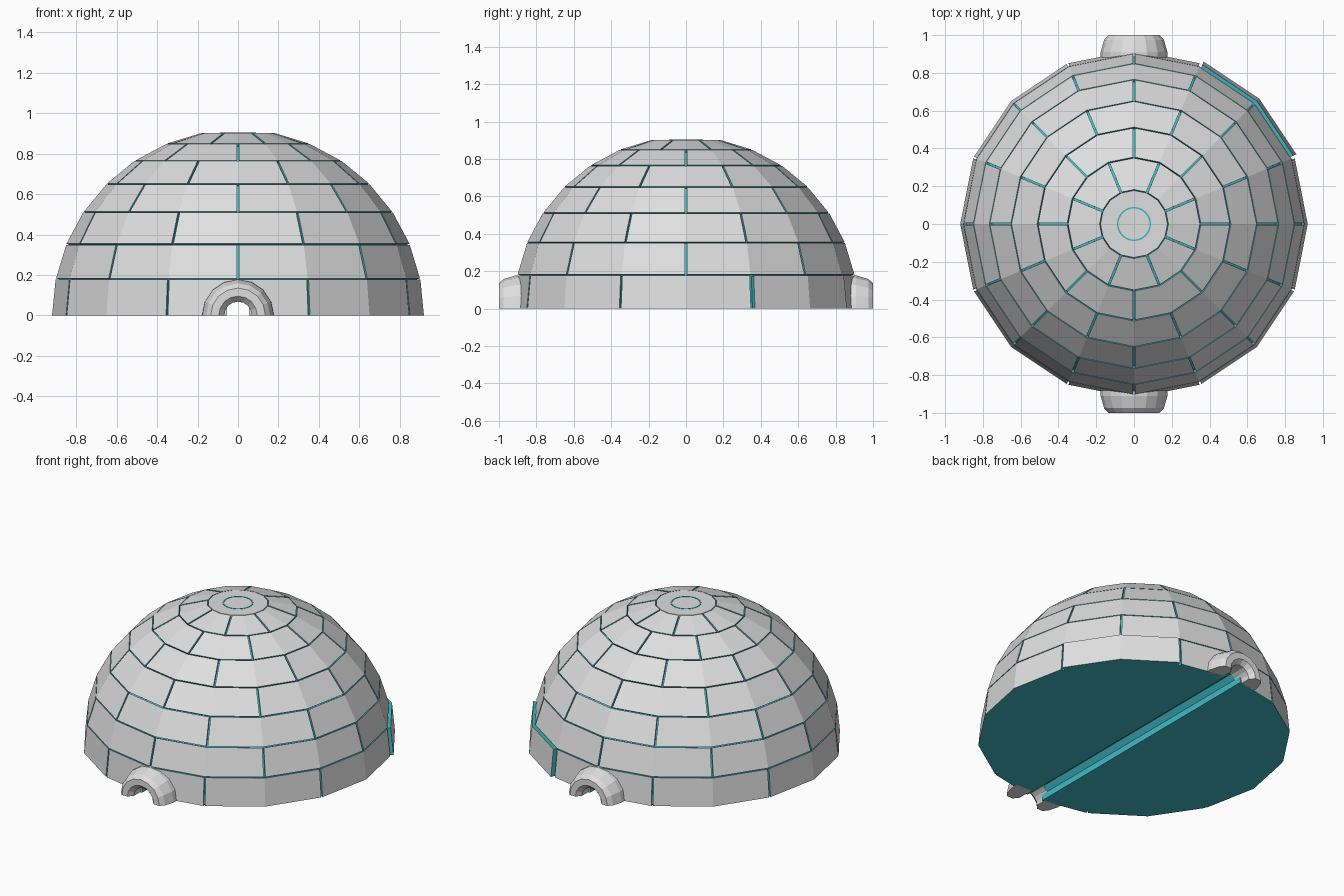
import bpy, bmesh
from math import sin, cos, pi
from mathutils import Vector

if "Cube" in bpy.data.objects:
    bpy.data.objects.remove(bpy.data.objects["Cube"])

R = 0.92            # dome radius
SIDES = 16
STEP = 2 * pi / SIDES
RISE = STEP / 2     # angle covered by one course


def material(name, rgb):
    m = bpy.data.materials.new(name)
    m.use_nodes = True
    col = (*rgb, 1)
    m.diffuse_color = col
    bsdf = m.node_tree.nodes["Principled BSDF"]
    bsdf.inputs["Base Color"].default_value = col
    bsdf.inputs["Roughness"].default_value = 0.8
    return m


MATS = [material("pale_grey", (0.74, 0.74, 0.74)),
        material("teal", (0.05, 0.5, 0.58))]
GREY, TEAL = 0, 1


def finish(bm, name):
    bmesh.ops.recalc_face_normals(bm, faces=bm.faces)
    me = bpy.data.meshes.new(name)
    bm.to_mesh(me)
    bm.free()
    for m in MATS:
        me.materials.append(m)
    ob = bpy.data.objects.new(name, me)
    bpy.context.collection.objects.link(ob)
    return ob


def dome_point(az, el, r=R):
    return Vector((r * cos(el) * cos(az), r * cos(el) * sin(az), r * sin(el)))


def face(bm, verts, mat):
    bm.faces.new(verts).material_index = mat


def bridge(bm, loops, mat):
    # quads between successive closed loops
    for a, b in zip(loops, loops[1:]):
        for j in range(len(a)):
            k = (j + 1) % len(a)
            face(bm, (a[j], a[k], b[k], b[j]), mat)


def add_block(bm, course, start, push=0.0):
    # one block, two dome sides wide, with narrow joints round it
    side_gap, rise_gap = 0.005, 0.003
    lo, hi = course * RISE, (course + 1) * RISE
    rows = []
    for el in (lo, hi):
        a, b, c = (dome_point(start + n * STEP, el) for n in range(3))
        t = side_gap / (b - a).length
        rows.append([a.lerp(b, t), b, c.lerp(b, t)])
    t = rise_gap / (rows[1][1] - rows[0][1]).length
    low = [p.lerp(q, t if course else 0) for p, q in zip(*rows)]
    high = [q.lerp(p, t) for p, q in zip(*rows)]
    offset = Vector((cos(start + STEP), sin(start + STEP), 0)) * push
    outer = [p + offset for p in low + high[::-1]]
    inner = [p * 0.96 + offset for p in low + high[::-1]]
    o = [bm.verts.new(p) for p in outer]
    i = [bm.verts.new(p) for p in inner]
    bridge(bm, [o, i], TEAL)
    for loop, mat in ((o, GREY), (i, TEAL)):
        face(bm, (loop[0], loop[1], loop[4], loop[5]), mat)
        face(bm, (loop[1], loop[2], loop[3], loop[4]), mat)


# Courses of staggered blocks, one block standing slightly proud
courses = []
for course in range(7):
    bm = bmesh.new()
    for n in range(8):
        start = (2 * n + (course + 1) % 2) * STEP
        add_block(bm, course, start, 0.018 if course == 0 and n == 0 else 0)
    courses.append(finish(bm, f"block_course_{course + 1}"))

# Solid inner core seen through the joints
bm = bmesh.new()
loops = [[bm.verts.new(dome_point(j * STEP, c * RISE, R * 0.982))
          for j in range(SIDES)] for c in range(8)]
bridge(bm, loops, TEAL)
face(bm, loops[0], TEAL)
face(bm, loops[-1], TEAL)
core = finish(bm, "inner_core")

# Flat crown cap
bm = bmesh.new()
top = R * sin(7 * RISE)
rim = R * cos(7 * RISE) - 0.002
loops = [[bm.verts.new((rim * cos(j * STEP), rim * sin(j * STEP), z))
          for j in range(SIDES)] for z in (top - 0.03, top)]
bridge(bm, loops, GREY)
face(bm, loops[0], TEAL)
face(bm, loops[1], GREY)
finish(bm, "crown_cap")

# Thin round inlay on the crown
bm = bmesh.new()
N = 48
loops = [[bm.verts.new((r * cos(2 * pi * j / N), r * sin(2 * pi * j / N), z))
          for j in range(N)]
         for r, z in ((0.082, top), (0.082, top + 0.002),
                      (0.09, top + 0.002), (0.09, top))]
bridge(bm, loops + loops[:1], TEAL)
finish(bm, "crown_ring")

# Tunnel running front to back
bm = bmesh.new()
half = [(0.055, -0.05), (0.055, 0.04), (0.028, 0.07)]
section = half + [(-x, z) for x, z in reversed(half)]
loops = [[bm.verts.new((x, y, z)) for x, z in section] for y in (-1.1, 1.1)]
bridge(bm, loops, TEAL)
face(bm, loops[0], TEAL)
face(bm, loops[1], TEAL)
cutter = finish(bm, "tunnel_cutter")
cutter.hide_render = True
cutter.hide_viewport = True
for ob in (core, courses[0]):
    mod = ob.modifiers.new("tunnel", "BOOLEAN")
    mod.operation = "DIFFERENCE"
    mod.solver = "EXACT"
    mod.object = cutter

# Rounded entrance arches at front and back
ARCH = [(0.86, 0.068), (0.97, 0.068), (1.0, 0.095), (1.0, 0.135),
        (0.975, 0.158), (0.91, 0.177), (0.86, 0.178)]
for sign, name in ((-1, "front_arch"), (1, "back_arch")):
    bm = bmesh.new()
    loops = [[bm.verts.new((r * cos(pi * j / 8), sign * y, r * sin(pi * j / 8)))
              for y, r in ARCH] for j in range(9)]
    bridge(bm, loops, GREY)
    face(bm, loops[0], GREY)
    face(bm, loops[-1], GREY)
    finish(bm, name)
